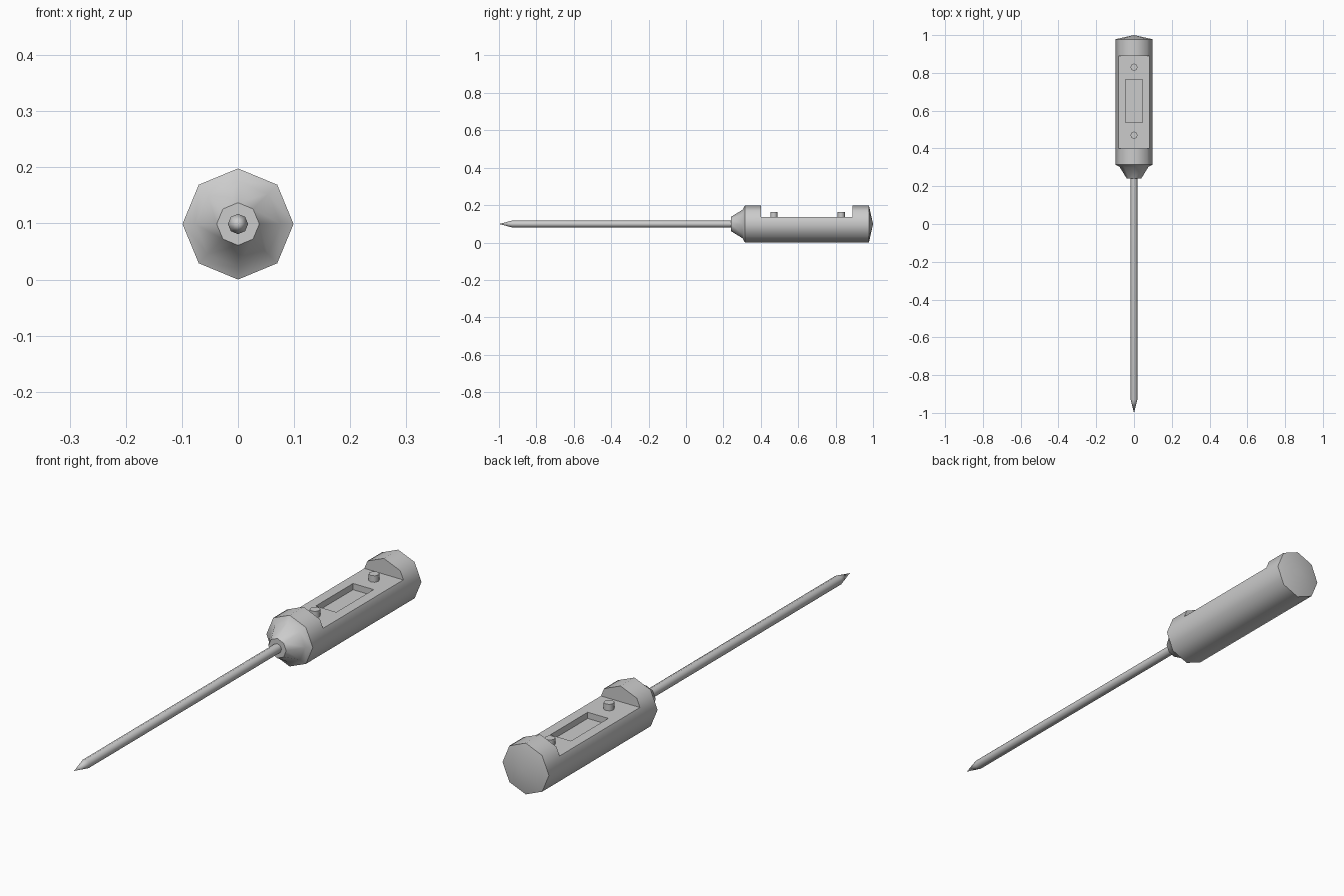
import bpy, bmesh, math

if "Cube" in bpy.data.objects:
    bpy.data.objects.remove(bpy.data.objects["Cube"])

AXIS_Z = 0.099   # height of the long axis
SIDES = 8


def lathe(name, profile):
    """Octagonal solid along y from (y, radius) points, front to back."""
    bm = bmesh.new()
    rings = []
    for y, r in profile:
        if r == 0:
            rings.append([bm.verts.new((0, y, AXIS_Z))])
        else:
            rings.append([bm.verts.new((r * math.sin(k * math.tau / SIDES), y,
                                        AXIS_Z + r * math.cos(k * math.tau / SIDES)))
                          for k in range(SIDES)])
    for a, b in zip(rings, rings[1:]):
        for k in range(SIDES):
            n = (k + 1) % SIDES
            if len(a) == 1:
                bm.faces.new((a[0], b[n], b[k]))
            elif len(b) == 1:
                bm.faces.new((a[k], a[n], b[0]))
            else:
                bm.faces.new((a[k], a[n], b[n], b[k]))
    for end in (rings[0], rings[-1]):
        if len(end) > 1:
            bm.faces.new(end)
    bmesh.ops.recalc_face_normals(bm, faces=bm.faces)
    mesh = bpy.data.meshes.new(name)
    bm.to_mesh(mesh)
    bm.free()
    ob = bpy.data.objects.new(name, mesh)
    bpy.context.collection.objects.link(ob)
    return ob


def cut_box(target, lo, hi):
    """Subtract an axis-aligned box from the target."""
    bpy.ops.mesh.primitive_cube_add(size=1, location=[(a + b) / 2 for a, b in zip(lo, hi)])
    cutter = bpy.context.object
    cutter.name = "cutter"
    cutter.scale = [b - a for a, b in zip(lo, hi)]
    cutter.hide_render = True
    mod = target.modifiers.new("cut", "BOOLEAN")
    mod.operation = "DIFFERENCE"
    mod.solver = "EXACT"
    mod.object = cutter
    bpy.context.view_layer.objects.active = target
    bpy.ops.object.modifier_apply(modifier=mod.name)
    bpy.data.objects.remove(cutter)


def smooth(ob):
    bpy.ops.object.select_all(action="DESELECT")
    ob.select_set(True)
    bpy.context.view_layer.objects.active = ob
    bpy.ops.object.shade_smooth_by_angle(angle=math.radians(46))


# Handle with tapered collar and shallow pointed end cap
handle = lathe("handle", [(0.24, 0.038), (0.302, 0.076), (0.315, 0.099),
                          (0.978, 0.099), (1.0, 0)])

# Flat control panel and recessed display window
cut_box(handle, (-0.2, 0.40, 0.137), (0.2, 0.89, 0.3))
cut_box(handle, (-0.044, 0.537, 0.113), (0.044, 0.765, 0.2))
smooth(handle)

# Probe rod with pointed tip
smooth(lathe("probe", [(-1.0, 0), (-0.93, 0.018), (0.25, 0.018)]))

# Two push buttons
for label, y in (("front", 0.47), ("rear", 0.83)):
    bpy.ops.mesh.primitive_cylinder_add(vertices=SIDES, radius=0.019, depth=0.03,
                                        location=(0, y, 0.147))
    bpy.context.object.name = label + "_button"
    smooth(bpy.context.object)
